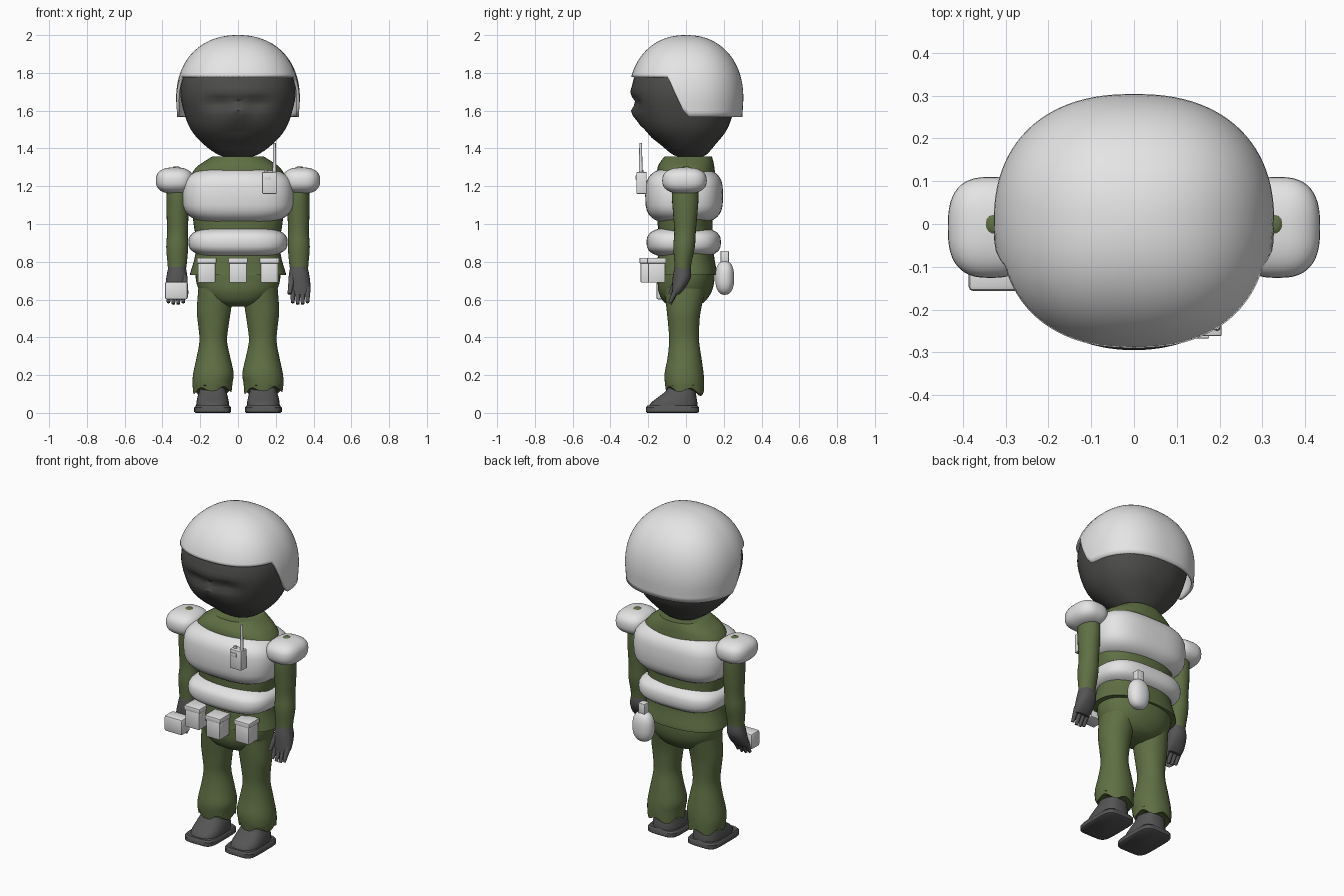
import bpy, bmesh, math
from mathutils import Vector

cube = bpy.data.objects.get("Cube")
if cube:
    bpy.data.objects.remove(cube, do_unlink=True)


def material(name, rgb):
    m = bpy.data.materials.new(name)
    m.use_nodes = True
    m.diffuse_color = (*rgb, 1)
    bsdf = m.node_tree.nodes["Principled BSDF"]
    bsdf.inputs["Base Color"].default_value = (*rgb, 1)
    bsdf.inputs["Roughness"].default_value = 0.8
    return m


LIGHT = material("light_grey", (0.78, 0.78, 0.78))
GREEN = material("olive_green", (0.115, 0.16, 0.058))
DARK = material("charcoal", (0.072, 0.072, 0.069))
BOOT = material("boot_grey", (0.09, 0.09, 0.09))


def finish(name, bm, mat, angle=40):
    bmesh.ops.recalc_face_normals(bm, faces=bm.faces)
    me = bpy.data.meshes.new(name)
    bm.to_mesh(me)
    bm.free()
    me.materials.append(mat)
    ob = bpy.data.objects.new(name, me)
    bpy.context.collection.objects.link(ob)
    bpy.ops.object.select_all(action='DESELECT')
    ob.select_set(True)
    bpy.context.view_layer.objects.active = ob
    bpy.ops.object.shade_smooth_by_angle(angle=math.radians(angle))
    return ob


def spow(v, e):
    return math.copysign(abs(v) ** e, v)


def smooth_rings(rings, steps=4):
    # Catmull-Rom blend between the key cross-sections
    r = [Vector(k) for k in rings]
    out = []
    for i in range(len(r) - 1):
        a, b, c, d = r[max(i - 1, 0)], r[i], r[i + 1], r[min(i + 2, len(r) - 1)]
        for s in range(steps):
            t = s / steps
            out.append(b + 0.5 * t * ((c - a) + t * ((2 * a - 5 * b + 4 * c - d)
                                                     + t * (3 * (b - c) + d - a))))
    return out + [r[-1]]


def loft(name, rings, mat, n=32, p=2.0, blend=True, deform=None):
    # rings are (z, centre x, centre y, radius x, radius y)
    bm = bmesh.new()
    rows = []
    for z, cx, cy, rx, ry in (smooth_rings(rings) if blend else rings):
        row = []
        for i in range(n):
            a = 2 * math.pi * i / n
            co = Vector((cx + rx * spow(math.cos(a), 2 / p), cy + ry * spow(math.sin(a), 2 / p), z))
            row.append(bm.verts.new(deform(co, a) if deform else co))
        rows.append(row)
    for lo, hi in zip(rows, rows[1:]):
        for i in range(n):
            j = (i + 1) % n
            bm.faces.new((lo[i], lo[j], hi[j], hi[i]))
    bm.faces.new(rows[0])
    bm.faces.new(rows[-1])
    return finish(name, bm, mat)


def pillow(name, c, r, mat, p=2.6, pz=2.6, n=48):
    # rounded superellipsoid
    rings = []
    for i in range(19):
        a = math.pi * ((i + 0.15) / 18.3 - 0.5)
        k = math.cos(a) ** (2 / pz)
        rings.append((c[2] + r[2] * spow(math.sin(a), 2 / pz), c[0], c[1], r[0] * k, r[1] * k))
    return loft(name, rings, mat, n, p, blend=False)


def box(name, lo, hi, mat, bevel=0.004):
    bm = bmesh.new()
    bmesh.ops.create_cube(bm, size=1)
    for v in bm.verts:
        v.co = [(l + h) / 2 + (h - l) * q for l, h, q in zip(lo, hi, v.co)]
    if bevel:
        bmesh.ops.bevel(bm, geom=bm.edges[:], offset=bevel, segments=2, affect='EDGES', profile=0.5)
    return finish(name, bm, mat, 30)


def rod(name, a, b, r1, r2, mat):
    a, b = Vector(a), Vector(b)
    bm = bmesh.new()
    bmesh.ops.create_cone(bm, cap_ends=True, segments=12, radius1=r1, radius2=r2, depth=(b - a).length)
    rot = (b - a).to_track_quat('Z', 'Y')
    for v in bm.verts:
        v.co = rot @ v.co + (a + b) / 2
    return finish(name, bm, mat, 50)


# Head with soft facial relief: (x, z, width, height, push along y)
RELIEF = [(0.1, 1.64, 0.07, 0.03, 0.028), (-0.1, 1.64, 0.07, 0.03, 0.028),
          (0, 1.59, 0.045, 0.04, -0.022), (0, 1.49, 0.08, 0.014, 0.014),
          (0, 1.70, 0.16, 0.025, -0.008), (0, 1.64, 0.04, 0.02, 0.012)]


def face(co, a):
    if co.y < 0:
        fade = min(1, -co.y / 0.1)
        co.y += fade * sum(d * math.exp(-((co.x - x) / w) ** 2 - ((co.z - z) / h) ** 2)
                           for x, z, w, h, d in RELIEF)
    return co


loft("head", [(1.35, 0, 0.03, 0.03, 0.03), (1.365, 0, 0.02, 0.1, 0.085), (1.42, 0, 0.01, 0.18, 0.145),
              (1.5, 0, -0.005, 0.25, 0.222), (1.6, 0, -0.01, 0.288, 0.262), (1.7, 0, -0.01, 0.305, 0.277),
              (1.8, 0, -0.005, 0.285, 0.26), (1.9, 0, 0, 0.2, 0.19), (1.95, 0, 0, 0.08, 0.08)],
     DARK, 72, 2.25, deform=face)

# Helmet shell, its rim stepping down behind the temples
bm = bmesh.new()
SEG, ROWS = 96, 24
top = bm.verts.new((0, 0, 2.0))
cols = []
for i in range(SEG):
    a = 2 * math.pi * (i + 0.5) / SEG
    ux, uy = spow(math.cos(a), 0.86), spow(math.sin(a), 0.86)
    step = min(1, max(0, (0.304 * uy + 0.1) / 0.1))
    rim = 1.78 - 0.213 * step
    col = []
    for j in range(1, ROWS + 1):
        z = 2.0 - (2.0 - rim) * (1 - math.cos(j / ROWS * math.pi / 2))
        k = (1 - max(0, (z - 1.66) / 0.34) ** 2.2) ** (1 / 2.2)
        k -= max(0, 1.66 - z) * 0.2
        col.append(bm.verts.new((0.328 * ux * k, 0.304 * uy * k, z)))
    cols.append(col)
for i in range(SEG):
    c, d = cols[i], cols[(i + 1) % SEG]
    bm.faces.new((top, c[0], d[0]))
    for j in range(ROWS - 1):
        bm.faces.new((c[j], c[j + 1], d[j + 1], d[j]))
helmet = finish("helmet", bm, LIGHT, 50)
shell = helmet.modifiers.new("thickness", 'SOLIDIFY')
shell.thickness = 0.015
shell.offset = -1

# Jacket with collar, and the hips below it
loft("jacket", [(0.73, 0, 0.005, 0.255, 0.16), (0.75, 0, 0.005, 0.25, 0.158), (0.82, 0, 0, 0.23, 0.15),
                (0.9, 0, 0, 0.22, 0.145), (1.0, 0, -0.005, 0.235, 0.145), (1.15, 0, 0, 0.25, 0.155),
                (1.25, 0, 0, 0.25, 0.155), (1.3, 0, 0, 0.22, 0.15), (1.33, 0, 0.005, 0.18, 0.14),
                (1.358, 0, 0.012, 0.135, 0.125)], GREEN, 48, 2.3)
loft("hips", [(0.562, 0, -0.01, 0.06, 0.05), (0.585, 0, -0.01, 0.14, 0.105), (0.64, 0, -0.005, 0.2, 0.14),
              (0.7, 0, 0, 0.222, 0.15), (0.76, 0, 0, 0.225, 0.15)], GREEN, 48, 2.2)

# Padded vest bands
pillow("chest_vest", (0, -0.01, 1.15), (0.295, 0.206, 0.15), LIGHT, 3.0, 3.2, 64)
pillow("waist_vest", (0, -0.012, 0.903), (0.263, 0.197, 0.083), LIGHT, 3.0, 2.8, 64)


def hem(co, a):
    # ragged trouser cuff
    if co.z < 0.135:
        co.z += 0.014 * math.sin(5 * a) - 0.012 * math.sin(a - 0.5)
    return co


for s, side in ((1, "left"), (-1, "right")):
    # Arm, shoulder pad and hand
    pillow(side + "_shoulder_pad", (s * 0.335, -0.008, 1.23), (0.1, 0.118, 0.07), LIGHT, 2.7, 2.5)
    loft(side + "_arm", [(z, s * x, y, rx, ry) for z, x, y, rx, ry in (
        (0.755, 0.323, -0.018, 0.047, 0.042), (0.8, 0.322, -0.016, 0.052, 0.046),
        (0.88, 0.322, -0.01, 0.058, 0.057), (0.96, 0.32, -0.005, 0.055, 0.057),
        (1.05, 0.32, -0.004, 0.058, 0.064), (1.15, 0.318, -0.004, 0.06, 0.07),
        (1.24, 0.318, -0.004, 0.055, 0.06), (1.29, 0.325, -0.002, 0.03, 0.032),
        (1.304, 0.327, 0, 0.012, 0.014))], GREEN, 24)
    loft(side + "_palm", [(z, s * x, y, rx, ry) for z, x, y, rx, ry in (
        (0.628, 0.33, -0.055, 0.046, 0.02), (0.66, 0.328, -0.04, 0.056, 0.034),
        (0.72, 0.324, -0.022, 0.055, 0.048), (0.785, 0.322, -0.018, 0.044, 0.04))], BOOT, 24, 2.2)
    for i in range(4):
        x = s * (0.29 + 0.026 * i)
        rod(f"{side}_finger_{i + 1}", (x, -0.048, 0.66), (x, -0.085, 0.572 + 0.008 * abs(i - 1.5)),
            0.017, 0.009, BOOT)
    rod(side + "_thumb", (s * 0.288, -0.04, 0.72), (s * 0.272, -0.085, 0.63), 0.02, 0.01, BOOT)

    # Trouser leg
    loft(side + "_leg", [(z, s * x, y, rx, ry) for z, x, y, rx, ry in (
        (0.115, 0.135, -0.005, 0.102, 0.1), (0.16, 0.135, -0.008, 0.106, 0.104),
        (0.21, 0.13, -0.01, 0.107, 0.103), (0.29, 0.13, -0.008, 0.09, 0.09),
        (0.38, 0.131, -0.01, 0.073, 0.079), (0.46, 0.13, -0.012, 0.08, 0.082),
        (0.54, 0.128, -0.012, 0.09, 0.09), (0.66, 0.115, -0.005, 0.095, 0.11))], GREEN, 40, 2.1, deform=hem)

    # Boot: flat sole, sloped toe and ankle
    loft(side + "_boot", [(z, s * 0.134, y, rx, ry) for z, y, rx, ry in (
        (0.025, -0.07, 0.088, 0.132), (0.055, -0.062, 0.086, 0.122), (0.085, -0.045, 0.08, 0.1),
        (0.12, -0.025, 0.07, 0.078), (0.17, -0.01, 0.062, 0.065))], BOOT, 32, 2.6)
    loft(side + "_sole", [(z, s * 0.134, -0.072, 0.098 - e, 0.141 - e) for z, e in (
        (0, 0.008), (0.006, 0), (0.028, 0), (0.038, 0.008))], BOOT, 40, 5, blend=False)

# Belt pouches with lids
for side, x, y in (("right", -0.166, -0.2), ("middle", 0, -0.24), ("left", 0.166, -0.2)):
    box(side + "_pouch", (x - 0.046, y, 0.69), (x + 0.046, y + 0.09, 0.8), LIGHT)
    box(side + "_pouch_lid", (x - 0.052, y - 0.006, 0.792), (x + 0.052, y + 0.095, 0.82), LIGHT)

# Chest radio with aerial, knob and display
box("radio", (0.128, -0.262, 1.16), (0.205, -0.208, 1.275), LIGHT)
box("radio_display", (0.139, -0.267, 1.235), (0.175, -0.26, 1.258), LIGHT, 0.001)
rod("radio_knob", (0.147, -0.235, 1.27), (0.147, -0.235, 1.287), 0.01, 0.01, LIGHT)
rod("radio_aerial", (0.193, -0.24, 1.27), (0.193, -0.24, 1.43), 0.01, 0.007, LIGHT)

# Canteen on the back of the belt
pillow("canteen", (0.14, 0.205, 0.715), (0.065, 0.05, 0.09), LIGHT, 2.2, 2.4)
box("canteen_cap", (0.118, 0.183, 0.79), (0.162, 0.227, 0.858), LIGHT)

# Handheld pack carried in front of the right hand
box("hand_pack", (-0.387, -0.157, 0.6), (-0.266, -0.075, 0.695), LIGHT, 0.012)
